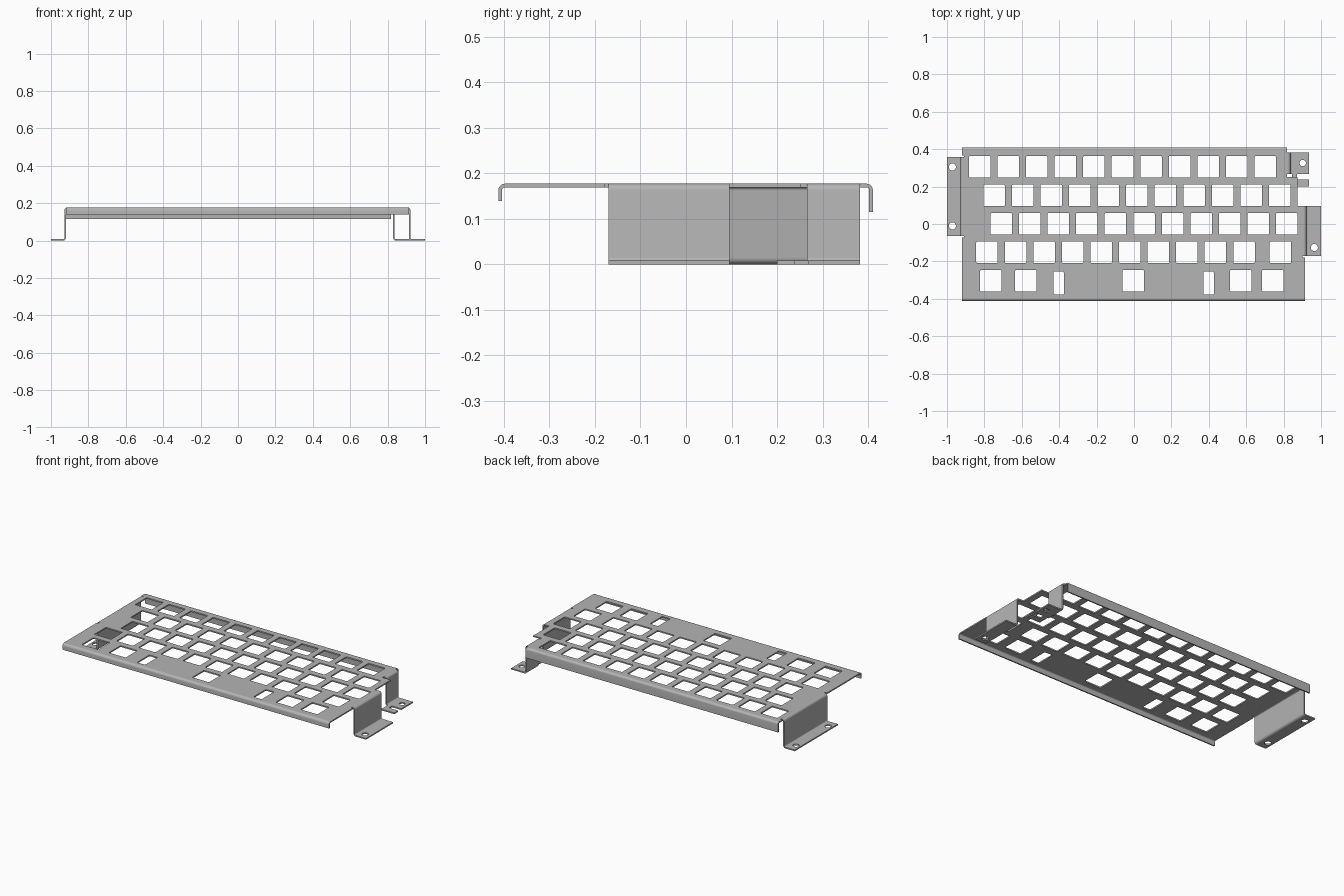
import bpy, bmesh, math
from mathutils import Vector

if "Cube" in bpy.data.objects:
    bpy.data.objects.remove(bpy.data.objects["Cube"])

T = 0.008          # sheet thickness
TOP = 0.177        # upper surface height
ZP = TOP - T / 2   # plate mid height
ZF = T / 2         # foot mid height

metal = bpy.data.materials.new("grey_sheet_metal")
metal.diffuse_color = (0.46, 0.46, 0.46, 1)
metal.use_nodes = True
metal.node_tree.nodes["Principled BSDF"].inputs["Base Color"].default_value = metal.diffuse_color


def finish(ob):
    ob.data.materials.clear()
    ob.data.materials.append(metal)
    bpy.ops.object.select_all(action='DESELECT')
    ob.select_set(True)
    bpy.context.view_layer.objects.active = ob
    bpy.ops.object.shade_smooth_by_angle(angle=math.radians(35))


def box(x0, x1, y0, y1):
    return [(x0, y0), (x1, y0), (x1, y1), (x0, y1)]


def key_hole(cx, cy, w=0.115, h=0.115, r=0.005):
    pts = []
    for k, (sx, sy) in enumerate([(1, 1), (-1, 1), (-1, -1), (1, -1)]):
        for s in range(3):
            a = math.pi / 2 * (k + s / 2)
            pts.append((cx + sx * (w / 2 - r) + r * math.cos(a),
                        cy + sy * (h / 2 - r) + r * math.sin(a)))
    return pts


def circle(cx, cy, r=0.019, n=24):
    return [(cx + r * math.cos(2 * math.pi * i / n),
             cy + r * math.sin(2 * math.pi * i / n)) for i in range(n)]


def sheet(name, z, loops):
    """Flat sheet: first loop is the outline, the others are holes."""
    cu = bpy.data.curves.new(name, 'CURVE')
    cu.dimensions = '2D'
    cu.fill_mode = 'BOTH'
    cu.extrude = T / 2
    for pts in loops:
        sp = cu.splines.new('POLY')
        sp.points.add(len(pts) - 1)
        for p, (x, y) in zip(sp.points, pts):
            p.co = (x, y, 0, 1)
        sp.use_cyclic_u = True
    tmp = bpy.data.objects.new(name + "_curve", cu)
    bpy.context.collection.objects.link(tmp)
    dg = bpy.context.evaluated_depsgraph_get()
    me = bpy.data.meshes.new_from_object(tmp.evaluated_get(dg))
    bpy.data.objects.remove(tmp)
    bm = bmesh.new()
    bm.from_mesh(me)
    bmesh.ops.remove_doubles(bm, verts=bm.verts, dist=1e-5)
    bmesh.ops.recalc_face_normals(bm, faces=bm.faces)
    bm.to_mesh(me)
    bm.free()
    me.name = name
    ob = bpy.data.objects.new(name, me)
    ob.location.z = z
    bpy.context.collection.objects.link(ob)
    finish(ob)


def bent_strip(name, path, lo, hi, axis, r=0.011, seg=5):
    """Sheet following a path with rounded right-angle bends, swept lo..hi.
    axis 'Y': path is (x, z); axis 'X': path is (y, z)."""
    P = [Vector(p) for p in path]
    mid = []
    d = (P[1] - P[0]).normalized()
    mid.append((P[0], Vector((-d.y, d.x))))
    for a, b, c in zip(P, P[1:], P[2:]):
        d0, d1 = (b - a).normalized(), (c - b).normalized()
        centre = b - d0 * r + d1 * r
        side = 1 if d0.x * d1.y - d0.y * d1.x > 0 else -1
        for i in range(seg + 1):
            t = i / seg * math.pi / 2
            out = d0 * math.sin(t) - d1 * math.cos(t)
            mid.append((centre + out * r, -out * side))
    d = (P[-1] - P[-2]).normalized()
    mid.append((P[-1], Vector((-d.y, d.x))))
    ring = [p + n * T / 2 for p, n in mid] + [p - n * T / 2 for p, n in reversed(mid)]
    bm = bmesh.new()
    ends = []
    for w in (lo, hi):
        ends.append([bm.verts.new((u, w, v) if axis == 'Y' else (w, u, v)) for u, v in ring])
    n, m = len(ring), len(mid)
    for i in range(n):
        j = (i + 1) % n
        bm.faces.new((ends[0][i], ends[0][j], ends[1][j], ends[1][i]))
    for e in ends:
        for i in range(m - 1):
            bm.faces.new((e[i], e[i + 1], e[n - 2 - i], e[n - 1 - i]))
    bmesh.ops.recalc_face_normals(bm, faces=bm.faces)
    me = bpy.data.meshes.new(name)
    bm.to_mesh(me)
    bm.free()
    ob = bpy.data.objects.new(name, me)
    bpy.context.collection.objects.link(ob)
    finish(ob)


# Key openings: staggered rows, then the irregular front row
PITCH = 0.1527
holes = []
for x0, y, n in [(-0.825, 0.306, 11), (-0.748, 0.153, 11),
                 (-0.710, 0.001, 11), (-0.786, -0.151, 10)]:
    holes += [key_hole(x0 + i * PITCH, y) for i in range(n)]
holes.append(key_hole(0.783, -0.151))
holes += [key_hole(x, -0.304) for x in (-0.765, -0.578, -0.004, 0.571, 0.742)]
holes += [key_hole(x, -0.316, 0.056, 0.122) for x in (-0.403, 0.399)]

# Top plate, with relief notches beside each leg
outline = [(-0.92, -0.396), (0.915, -0.396), (0.915, -0.178), (0.902, -0.178),
           (0.902, 0.095), (0.875, 0.095), (0.875, 0.252), (0.817, 0.252),
           (0.817, 0.396), (-0.92, 0.396), (-0.92, 0.367), (-0.908, 0.367),
           (-0.908, -0.073), (-0.92, -0.073)]
sheet("key_plate", ZP, [outline] + holes)

# Folded lips along the front and rear edges
bent_strip("front_lip", [(-0.396, ZP), (-0.408, ZP), (-0.408, 0.139)], -0.92, 0.915, 'X')
bent_strip("rear_lip", [(0.396, ZP), (0.406, ZP), (0.406, 0.115)], -0.92, 0.817, 'X', r=0.0099)


# Legs: bend down from the plate and out into a foot
def leg(name, start, wall, foot, y0, y1):
    bent_strip(name, [(start, ZP), (wall, ZP), (wall, ZF), (foot, ZF)], y0, y1, 'Y')


leg("left_leg", -0.908, -0.924, -0.937, -0.064, 0.359)
leg("right_leg", 0.902, 0.918, 0.931, -0.170, 0.096)
leg("rear_leg", 0.817, 0.833, 0.846, 0.266, 0.382)

# Feet with screw holes
sheet("left_foot", ZF, [box(-1.0, -0.937, -0.064, 0.359),
                        circle(-0.971, 0.305), circle(-0.971, -0.010)])
sheet("right_foot", ZF, [box(0.931, 1.0, -0.170, 0.096), circle(0.964, -0.126)])
# Rear foot is slotted, leaving a small finger in front of it
sheet("rear_foot", ZF, [[(0.846, 0.382), (0.846, 0.200), (0.936, 0.200), (0.936, 0.238),
                         (0.872, 0.238), (0.872, 0.268), (0.936, 0.268), (0.936, 0.382)],
                        circle(0.902, 0.326, 0.017)])
